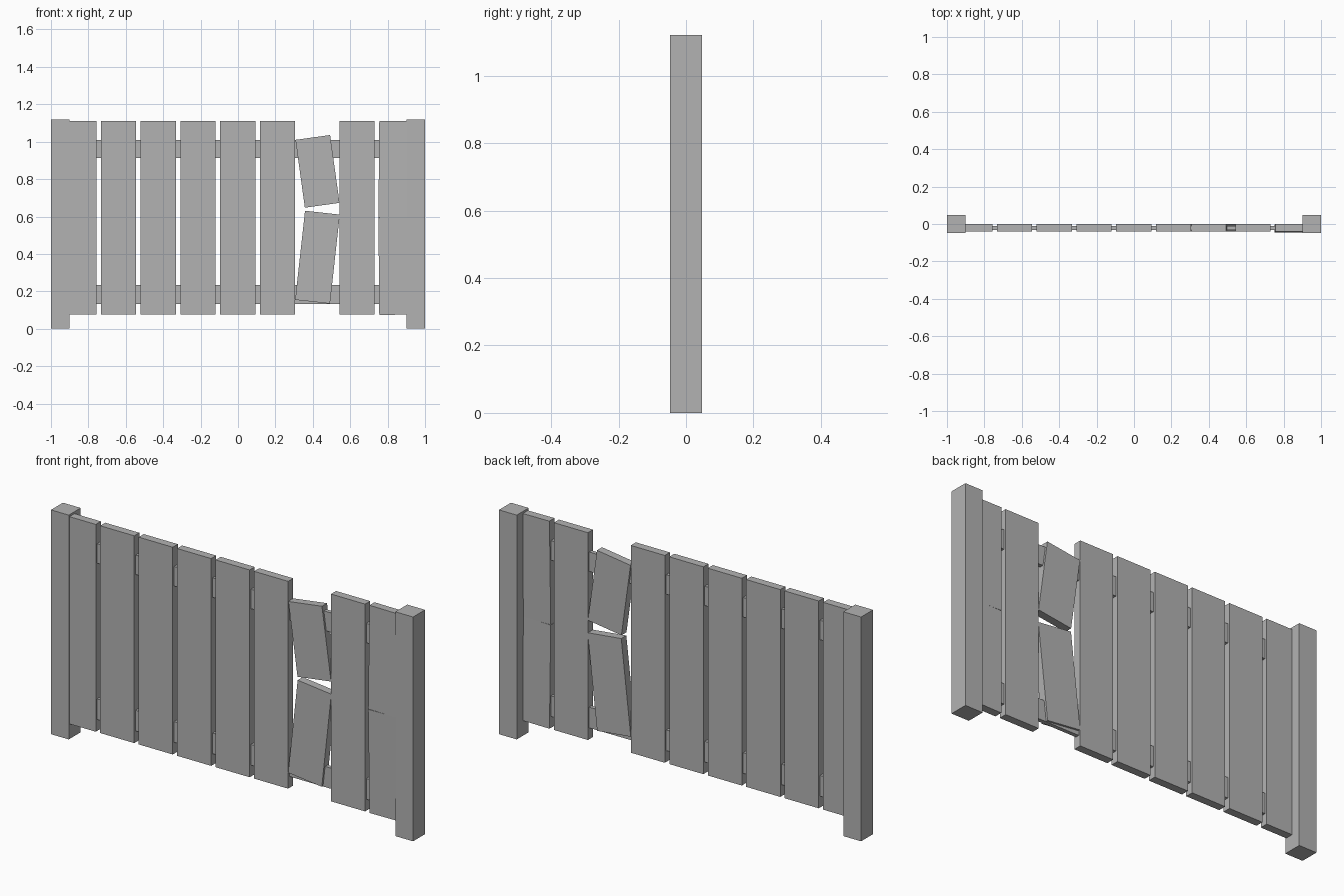
import bpy, math
from mathutils import Euler, Matrix

if "Cube" in bpy.data.objects:
    bpy.data.objects.remove(bpy.data.objects["Cube"])

wood = bpy.data.materials.new("weathered grey wood")
wood.diffuse_color = (0.45, 0.45, 0.45, 1.0)
wood.use_nodes = True
wood.node_tree.nodes["Principled BSDF"].inputs["Base Color"].default_value = wood.diffuse_color

CORNERS = [(x, y, z) for x in (-.5, .5) for y in (-.5, .5) for z in (-.5, .5)]
FACES = [(0, 1, 3, 2), (4, 6, 7, 5), (0, 4, 5, 1), (2, 3, 7, 6), (0, 2, 6, 4), (1, 5, 7, 3)]


def board(name, center, size, tilt=(0, 0, 0)):
    """Box of a given size, tilted (degrees) about its centre."""
    verts = [tuple(c * s for c, s in zip(v, size)) for v in CORNERS]
    mesh = bpy.data.meshes.new(name)
    mesh.from_pydata(verts, [], FACES)
    mesh.transform(Matrix.Translation(center) @
                   Euler([math.radians(a) for a in tilt]).to_matrix().to_4x4())
    mesh.materials.append(wood)
    obj = bpy.data.objects.new(name, mesh)
    bpy.context.collection.objects.link(obj)
    return obj


# Posts at both ends
for side, label in ((-1, "left"), (1, "right")):
    board(label + "_post", (side * 0.951, 0, 0.56), (0.098, 0.094, 1.12))

# Horizontal rails between the posts
for label, low, high in (("lower", 0.132, 0.235), ("upper", 0.913, 1.01)):
    board(label + "_rail", (0, -0.021, (low + high) / 2), (1.86, 0.02, high - low))

# Upright planks; number 6 is snapped and number 8 is cracked
WIDTH, THICK, BOTTOM, TOP, Y = 0.188, 0.04, 0.075, 1.11, -0.021
for i in range(8):
    if i != 6:
        x = -0.851 + 0.2125 * i
        board("plank_%d" % (i + 1), (x, Y, (BOTTOM + TOP) / 2), (WIDTH, THICK, TOP - BOTTOM))

# Snapped plank: two loose pieces leaning opposite ways
board("broken_plank_top", (0.425, Y, 0.8415), (0.187, THICK, 0.366), (0, -7.9, 0))
board("broken_plank_bottom", (0.425, Y, 0.3825), (0.187, THICK, 0.479), (0, 6.3, 0))

# Cracked end plank: two halves bulging slightly at the middle
half = (TOP - BOTTOM) / 2
mid = BOTTOM + half
for label, s in (("top", 1), ("bottom", -1)):
    board("cracked_plank_" + label, (0.847, Y - 0.002, mid + s * half / 2),
          (WIDTH, THICK, half), (-0.4 * s, 0.5 * s, 0))
